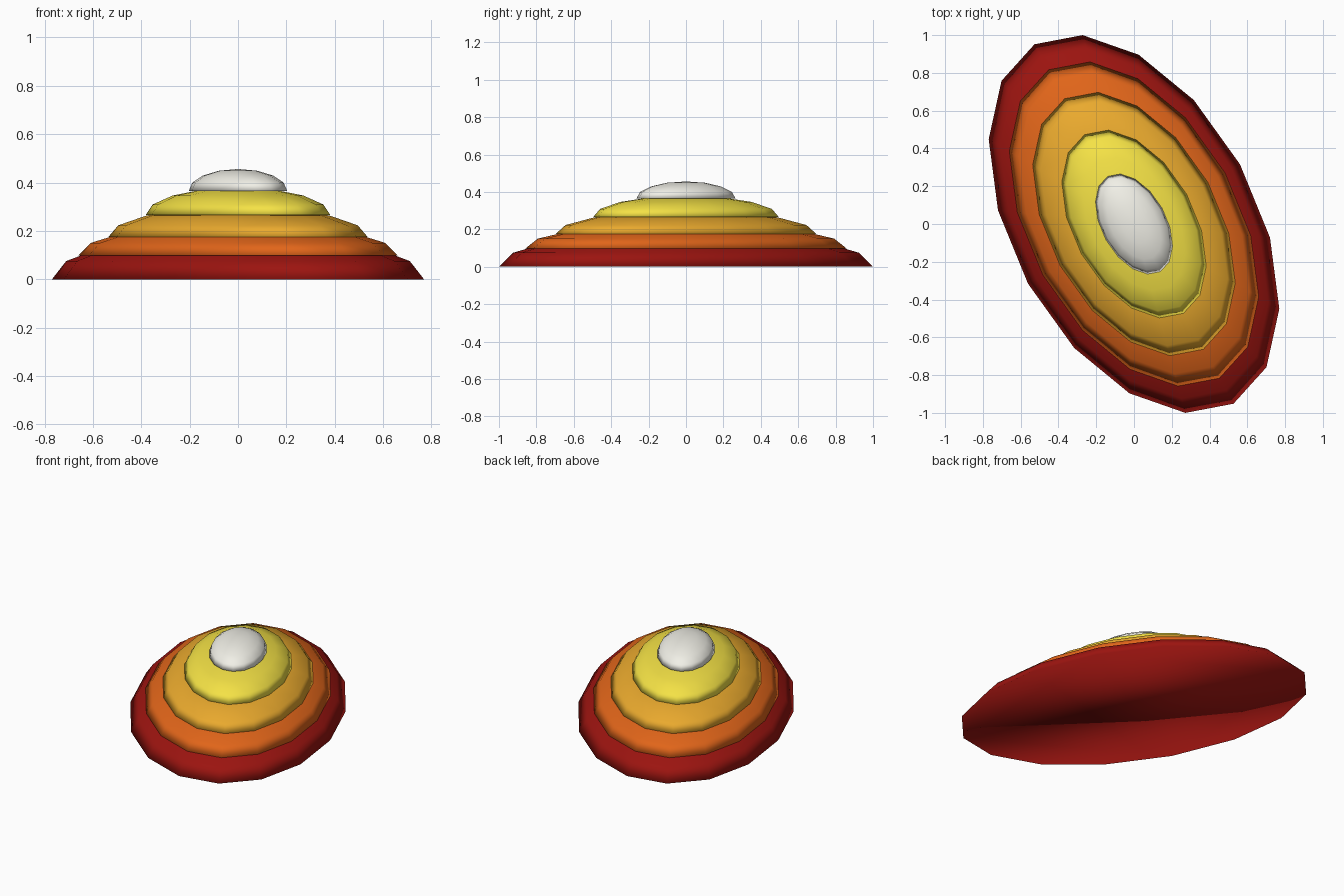
import bpy, bmesh
from mathutils import Matrix

if "Cube" in bpy.data.objects:
    bpy.data.objects.remove(bpy.data.objects["Cube"])

# Conjugate half-axes of the slanted elliptical footprint
AX, AY = (-0.272, 1.0), (-0.72, 0.072)


def dome(name, scale, z, height, color):
    """Capped 16-sided half ellipsoid, sheared to the common footprint."""
    bm = bmesh.new()
    bmesh.ops.create_uvsphere(bm, u_segments=16, v_segments=8, radius=1)
    bmesh.ops.delete(bm, geom=[v for v in bm.verts if v.co.z < -1e-4], context='VERTS')
    rim = [e for e in bm.edges if e.is_boundary]
    bmesh.ops.holes_fill(bm, edges=rim, sides=0)
    bm.transform(Matrix((
        (AX[0] * scale, AY[0] * scale, 0, 0),
        (AX[1] * scale, AY[1] * scale, 0, 0),
        (0, 0, height, z),
        (0, 0, 0, 1))))
    bmesh.ops.recalc_face_normals(bm, faces=bm.faces)
    for f in bm.faces:
        f.smooth = True
    mesh = bpy.data.meshes.new(name)
    bm.to_mesh(mesh)
    bm.free()
    mat = bpy.data.materials.new(name + "_color")
    mat.diffuse_color = (*color, 1)
    mat.use_nodes = True
    mat.node_tree.nodes["Principled BSDF"].inputs["Base Color"].default_value = mat.diffuse_color
    mesh.materials.append(mat)
    obj = bpy.data.objects.new(name, mesh)
    bpy.context.collection.objects.link(obj)


# Stacked layers, widest at the bottom
dome("red_base_layer", 1.0, 0.0, 0.196, (0.33, 0.007, 0.005))
dome("orange_layer", 0.858, 0.098, 0.136, (0.75, 0.13, 0.01))
dome("gold_layer", 0.697, 0.175, 0.125, (0.82, 0.40, 0.027))
dome("yellow_layer", 0.497, 0.265, 0.115, (0.91, 0.76, 0.06))
dome("white_cap", 0.265, 0.365, 0.091, (0.88, 0.87, 0.80))
